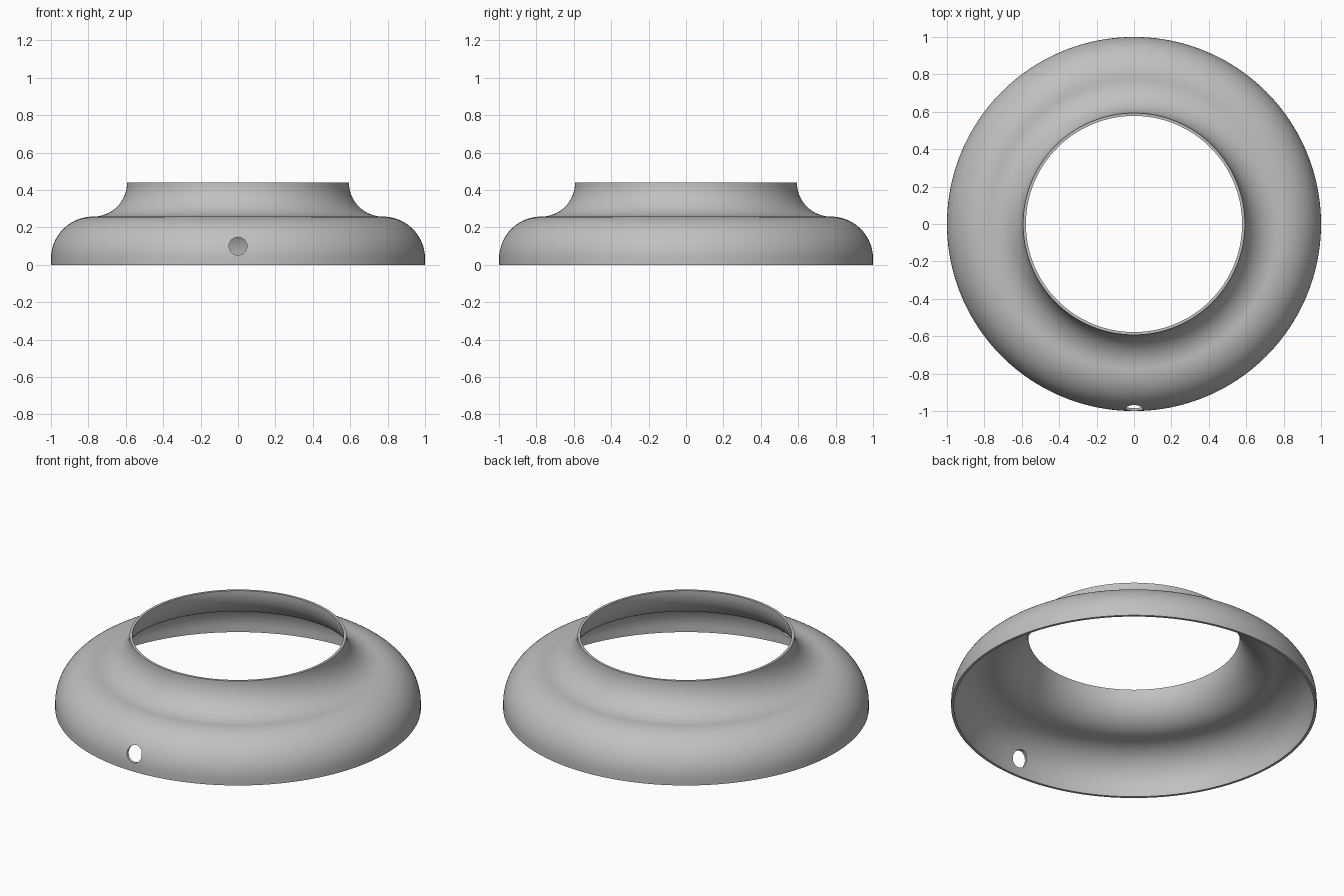
import bpy
import bmesh
from math import cos, sin, pi, radians

SEGMENTS = 160
STEPS = 20
WALL = 0.015
FLARE_X, BODY_Z, NECK_Z = 0.775, 0.033, 0.44
BODY_R, NECK_R = 0.225, 0.182

cube = bpy.data.objects.get("Cube")
if cube:
    bpy.data.objects.remove(cube)

grey = bpy.data.materials.new("satin_grey")
grey.use_nodes = True
grey.diffuse_color = (0.53, 0.53, 0.53, 1)
grey.node_tree.nodes["Principled BSDF"].inputs["Base Color"].default_value = grey.diffuse_color


def wall_line(inset):
    """Skirt edge, rounded shoulder, then hollow neck, moved inward by inset."""
    points = [(FLARE_X + BODY_R - inset, 0)]
    for i in range(STEPS + 1):
        a = pi / 2 * i / STEPS
        r = BODY_R - inset
        points.append((FLARE_X + r * cos(a), BODY_Z + r * sin(a)))
    for i in range(1, STEPS + 1):
        a = -pi / 2 - pi / 2 * i / STEPS
        r = NECK_R + inset
        points.append((FLARE_X + r * cos(a), NECK_Z + r * sin(a)))
    return points


# Flared ring: closed wall section turned around the vertical axis
section = wall_line(0) + wall_line(WALL)[::-1]
bm = bmesh.new()
rings = []
for s in range(SEGMENTS):
    a = 2 * pi * s / SEGMENTS
    rings.append([bm.verts.new((r * cos(a), r * sin(a), z)) for r, z in section])
for s in range(SEGMENTS):
    here, there = rings[s], rings[(s + 1) % SEGMENTS]
    for i in range(len(section)):
        j = (i + 1) % len(section)
        bm.faces.new((here[i], there[i], there[j], here[j]))
bmesh.ops.recalc_face_normals(bm, faces=bm.faces)
mesh = bpy.data.meshes.new("flared_ring")
bm.to_mesh(mesh)
bm.free()
mesh.materials.append(grey)
ring = bpy.data.objects.new("flared_ring", mesh)
bpy.context.collection.objects.link(ring)

# Round hole drilled through the front of the skirt
bpy.ops.mesh.primitive_cylinder_add(vertices=32, radius=0.048, depth=0.4,
                                    location=(0, -1, 0.1), rotation=(pi / 2, 0, 0))
drill = bpy.context.object
drill.name = "hole_cutter"
drill.hide_render = True
drill.data.materials.append(grey)

bpy.ops.object.select_all(action="DESELECT")
ring.select_set(True)
bpy.context.view_layer.objects.active = ring
cut = ring.modifiers.new("front_hole", "BOOLEAN")
cut.operation = "DIFFERENCE"
cut.solver = "EXACT"
cut.object = drill
bpy.ops.object.modifier_apply(modifier=cut.name)
bpy.data.objects.remove(drill)
bpy.ops.object.shade_smooth_by_angle(angle=radians(35))
